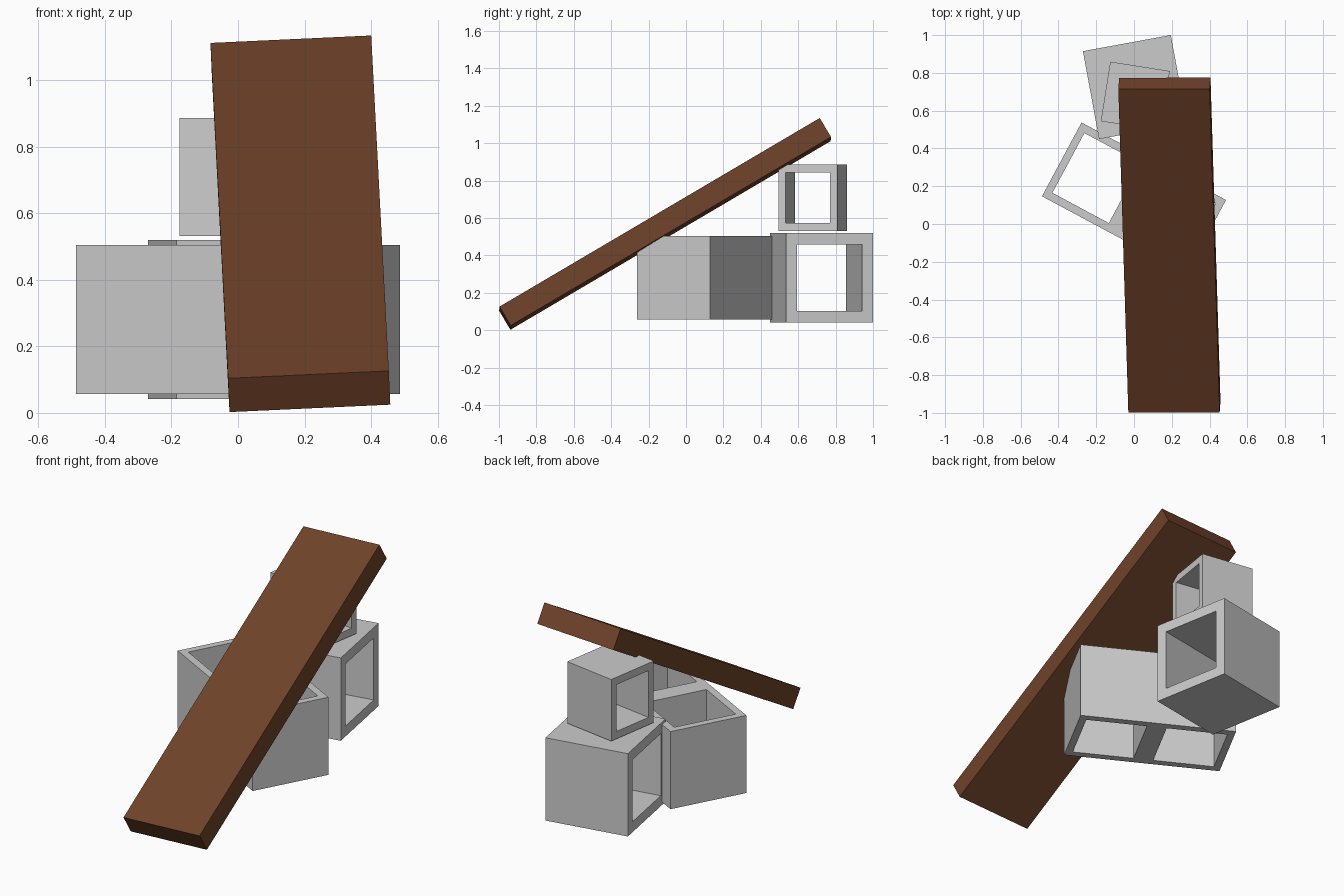
import bpy, bmesh
from math import radians
from mathutils import Matrix, Vector

if "Cube" in bpy.data.objects:
    bpy.data.objects.remove(bpy.data.objects["Cube"])


def finish(bm, name, matrix):
    bmesh.ops.recalc_face_normals(bm, faces=bm.faces)
    mesh = bpy.data.meshes.new(name)
    bm.to_mesh(mesh)
    bm.free()
    obj = bpy.data.objects.new(name, mesh)
    obj.matrix_world = matrix
    bpy.context.collection.objects.link(obj)
    return obj


def hollow_block(name, xs, ys, depth, matrix):
    """Grid of cells with the odd/odd ones left open, extruded to depth."""
    bm = bmesh.new()
    v = [[bm.verts.new((x, y, -depth / 2)) for y in ys] for x in xs]
    for i in range(len(xs) - 1):
        for j in range(len(ys) - 1):
            if not (i % 2 and j % 2):
                bm.faces.new((v[i][j], v[i + 1][j], v[i + 1][j + 1], v[i][j + 1]))
    ext = bmesh.ops.extrude_face_region(bm, geom=bm.faces[:], use_keep_orig=True)
    bmesh.ops.translate(bm, vec=(0, 0, depth),
                        verts=[g for g in ext["geom"] if isinstance(g, bmesh.types.BMVert)])
    return finish(bm, name, matrix)


def place(x, y, z, angle):
    return Matrix.Translation((x, y, z)) @ Matrix.Rotation(radians(angle), 4, "Z")


def frame(size, wall):
    h = size / 2
    return [-h, wall - h, h - wall, h]


# turns the open axis from z to x, profile to (y, z)
SIDEWAYS = Matrix(((0, 0, 1, 0), (1, 0, 0, 0), (0, 1, 0, 0), (0, 0, 0, 1)))

# double block with two upright openings
hollow_block("double_block", [-0.434, -0.394, -0.055, 0.055, 0.394, 0.434],
             frame(0.443, 0.042), 0.447, place(0, 0.137, 0.281, -28.2))

# large single block, opening sideways
hollow_block("large_block", frame(0.473, 0.06), frame(0.477, 0.06), 0.473,
             place(0.005, 0.725, 0.281, 10.4) @ SIDEWAYS)

# small single block stacked on top
hollow_block("small_block", frame(0.319, 0.039), frame(0.355, 0.043), 0.319,
             place(0.007, 0.677, 0.709, -9) @ SIDEWAYS)

# leaning plank
length_axis = Vector((-0.053, 1.715, 1.01)).normalized()
width_axis = Vector((0.999, 0.0, 0.044))
width_axis = (width_axis - width_axis.dot(length_axis) * length_axis).normalized()
normal = width_axis.cross(length_axis)
corner = Vector((-0.03, -0.999, 0.104))
L, W, T = 1.988, 0.484, 0.118
centre = corner + length_axis * L / 2 + width_axis * W / 2 - normal * T / 2
rot = Matrix((width_axis, length_axis, normal)).transposed().to_4x4()
bm = bmesh.new()
bmesh.ops.create_cube(bm, size=1)
bmesh.ops.scale(bm, vec=(W, L, T), verts=bm.verts)
plank = finish(bm, "plank", Matrix.Translation(centre) @ rot)
wood = bpy.data.materials.new("brown_wood")
wood.diffuse_color = (0.16, 0.055, 0.023, 1)
wood.use_nodes = True
wood.node_tree.nodes["Principled BSDF"].inputs["Base Color"].default_value = wood.diffuse_color
plank.data.materials.append(wood)
